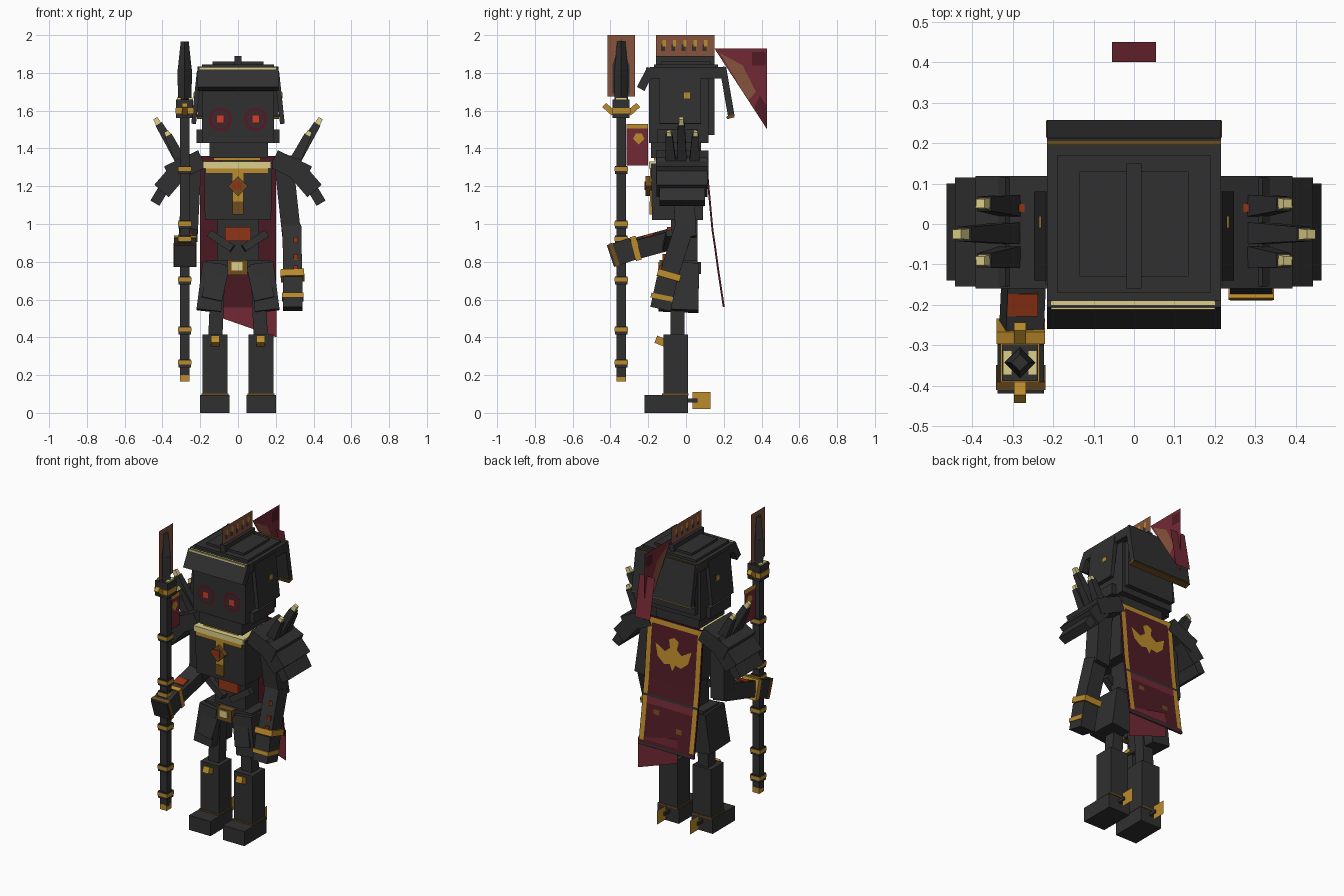
import bpy
import bmesh
from mathutils import Vector, Matrix

old = bpy.data.objects.get("Cube")
if old:
    bpy.data.objects.remove(old, do_unlink=True)


def material(name, rgb):
    m = bpy.data.materials.new(name)
    m.use_nodes = True
    m.diffuse_color = (*rgb, 1)
    m.node_tree.nodes["Principled BSDF"].inputs["Base Color"].default_value = (*rgb, 1)
    return m


DARK = material("charcoal", (.03, .03, .03))
GOLD = material("gold", (.5, .26, .025))
PALE = material("pale gold", (.72, .62, .25))
RUST = material("rust orange", (.28, .035, .008))
MAROON = material("dark maroon", (.08, .011, .018))
RED = material("crimson", (.17, .022, .035))
BROWN = material("feather brown", (.24, .085, .045))
EYE = material("eye red", (.6, .05, .02))
BRONZE = material("bronze", (.16, .075, .012))


def mesh_object(name, verts, faces, mat):
    me = bpy.data.meshes.new(name)
    me.from_pydata([tuple(v) for v in verts], [], faces)
    me.materials.append(mat)
    ob = bpy.data.objects.new(name, me)
    bpy.context.collection.objects.link(ob)
    return ob


def bar(name, p, q, w, d, mat, taper=1, spin=0):
    """Square bar from p to q, w wide and d deep."""
    p, q = Vector(p), Vector(q)
    z = (q - p).normalized()
    x = Vector((0, 1, 0)).cross(z).normalized()
    y = z.cross(x)
    frame = Matrix((x, y, z)).transposed().to_4x4()
    bm = bmesh.new()
    bmesh.ops.create_cube(bm, size=1)
    for v in bm.verts:
        k = taper if v.co.z > 0 else 1
        v.co = Vector((v.co.x * w * k, v.co.y * d * k, v.co.z * (q - p).length))
    bm.transform(Matrix.Translation((p + q) / 2) @ frame @ Matrix.Rotation(spin, 4, 'Z'))
    me = bpy.data.meshes.new(name)
    bm.to_mesh(me)
    bm.free()
    me.materials.append(mat)
    ob = bpy.data.objects.new(name, me)
    bpy.context.collection.objects.link(ob)
    return ob


def box(name, xs, ys, zs, mat, taper=1):
    x, y = sum(xs) / 2, sum(ys) / 2
    return bar(name, (x, y, zs[0]), (x, y, zs[1]), abs(xs[1] - xs[0]), ys[1] - ys[0], mat, taper)


def sheet(name, x, pts, mat):
    """Flat panel in the side plane, points as (y, z)."""
    return mesh_object(name, [(x, y, z) for y, z in pts], [range(len(pts))], mat)


def rect(y0, y1, z0, z1):
    return [(y0, z0), (y1, z0), (y1, z1), (y0, z1)]


# Head and helmet
box("skull", (-.19, .19), (-.195, .12), (1.43, 1.82), DARK)
box("jaw", (-.15, .16), (-.185, .08), (1.35, 1.43), DARK)
box("skull_back", (-.17, .17), (.08, .15), (1.47, 1.8), DARK)
box("neck", (-.09, .09), (-.1, .06), (1.28, 1.4), DARK)
box("helmet_band", (-.215, .215), (-.19, .2), (1.77, 1.83), DARK)
box("crown_lower", (-.19, .19), (-.17, .17), (1.83, 1.845), DARK)
box("crown_upper", (-.135, .135), (-.13, .13), (1.845, 1.86), DARK)
box("crest_ridge", (-.018, .018), (-.16, .15), (1.84, 1.89), DARK)
bar("visor", (0, -.185, 1.82), (0, -.24, 1.715), .43, .045, DARK)
box("visor_trim", (-.205, .2), (-.212, -.19), (1.8, 1.828), PALE)
bar("neck_guard", (0, .195, 1.83), (0, .24, 1.57), .43, .035, DARK)
bar("neck_guard_trim", (0, .233, 1.575), (0, .237, 1.56), .435, .04, BRONZE)
box("neck_guard_rim", (-.215, .215), (.195, .205), (1.815, 1.835), BRONZE)

for s in (-1, 1):
    bar("ear_guard", (s * .205, -.03, 1.81), (s * .235, -.03, 1.53), .025, .22, DARK)
    box("ear_boss", (s * .22, s * .235), (-.01, .02), (1.665, 1.695), GOLD)
    box("cheek_guard", (s * .17, s * .22), (-.15, .06), (1.43, 1.5), DARK)
    # Eyes as stacked thin discs
    for label, r, y, n, mat in (("eye_ring", .064, -.197, 16, MAROON),
                                ("eye_socket", .045, -.199, 12, DARK),
                                ("eye_iris", .033, -.201, 8, MAROON),
                                ("eye_glow", .026, -.203, 4, EYE)):
        bm = bmesh.new()
        bmesh.ops.create_circle(bm, cap_ends=True, radius=r, segments=n)
        bm.transform(Matrix.Translation((s * .094, y, 1.555)) @ Matrix.Rotation(1.5708, 4, 'X')
                     @ Matrix.Rotation(3.1416 / n, 4, 'Z'))
        me = bpy.data.meshes.new(label)
        bm.to_mesh(me)
        bm.free()
        me.materials.append(mat)
        bpy.context.collection.objects.link(bpy.data.objects.new(label, me))

# Feather crest and trailing plume
sheet("feather_crest", 0, rect(-.16, .15, 1.885, 2), BROWN)
for s in (-.002, .002):
    for i in range(5):
        y = -.12 + i * .055
        sheet("crest_quill", s, rect(y - .013, y + .008, 1.915, 1.95), DARK)
        sheet("crest_tip", s * 1.5, rect(y - .004, y + .013, 1.94, 1.975), GOLD)
    sheet("plume_streak", s, [(.18, 1.905), (.3, 1.84), (.37, 1.7), (.33, 1.655)], BROWN)
    sheet("plume_shade", s, [(.43, 1.62), (.43, 1.5), (.36, 1.61), (.39, 1.68)], MAROON)
    sheet("plume_spot", s, rect(.35, .42, 1.84, 1.91), MAROON)
sheet("plume", 0, [(.15, 1.93), (.43, 1.93), (.43, 1.5)], RED)
mesh_object("plume_tail", [(-.055, .4, 1.78), (.055, .4, 1.78), (.055, .45, 1.52), (-.055, .45, 1.52)],
            [(0, 1, 2, 3)], RED)

# Torso
box("chest", (-.175, .175), (-.18, .09), (1.02, 1.32), DARK, 1.04)
box("chest_collar", (-.185, .175), (-.196, .09), (1.295, 1.33), PALE)
box("chest_collar_edge", (-.17, .16), (-.19, -.17), (1.27, 1.297), GOLD)
box("neck_trim", (-.13, .12), (-.17, .07), (1.335, 1.36), GOLD)
box("chest_stripe", (-.03, .03), (-.191, -.18), (1.05, 1.3), GOLD)
box("stripe_shade", (-.03, .03), (-.193, -.18), (1.05, 1.12), BRONZE)
bar("chest_medallion", (0, -.17, 1.2), (.0, -.215, 1.2001), .075, .075, BRONZE, 1, .785)
box("medallion_gem", (-.035, .02), (-.22, -.2), (1.18, 1.225), RUST)
box("waist", (-.11, .11), (-.08, .06), (.78, 1.04), DARK)
box("apron", (-.07, .07), (-.1, -.08), (.91, .985), RUST)
box("belt", (-.17, .17), (-.1, .06), (.74, .81), DARK)
box("buckle", (-.055, .05), (-.14, -.1), (.73, .81), BRONZE)
box("buckle_face", (-.035, .025), (-.147, -.138), (.755, .8), PALE)
box("belt_pouch", (-.06, .06), (0, .08), (.735, .8), DARK)

for s in (-1, 1):
    bar("waist_strap", (s * .03, -.1, .87), (s * .15, -.08, .95), .04, .05, DARK)
    # Hip plates
    bar("hip_plate", (s * .125, -.03, .79), (s * .155, -.04, .54), .125, .2, DARK, 1.05)
    bar("hip_plate_front", (s * .1, -.1, .78), (s * .14, -.13, .6), .11, .05, DARK)
    # Legs
    bar("thigh", (s * .105, -.045, .75), (s * .12, -.045, .4), .075, .075, DARK)
    box("shin", (s * .055, s * .188), (-.12, .01), (.09, .415), DARK)
    box("boot", (s * .045, s * .2), (-.22, .01), (0, .095), DARK)
    box("ankle_trim", (s * .05, s * .193), (-.126, .014), (.093, .103), BRONZE)
    bar("knee_stud", (s * .12, -.11, .37), (s * .12, -.16, .39), .045, .04, GOLD)
    box("spur_stem", (s * .11, s * .13), (0, .06), (.055, .075), DARK)
    sheet("spur", s * .12, rect(.035, .13, .02, .11), GOLD)
    # Layered shoulder guards with spikes
    bar("shoulder_plate_inner", (s * .19, -.02, 1.345), (s * .37, -.02, 1.26), .1, .278, DARK)
    bar("shoulder_plate_middle", (s * .28, -.02, 1.32), (s * .405, -.02, 1.175), .1, .27, DARK)
    bar("shoulder_plate_outer", (s * .35, -.02, 1.26), (s * .44, -.02, 1.11), .055, .24, DARK)
    for y, x, z in ((.05, .37, 1.47), (-.025, .42, 1.53), (-.09, .37, 1.47)):
        base, tip = Vector((s * .3, y * .9, 1.33)), Vector((s * x, y, z))
        bar("shoulder_spike", base, tip, .06, .055, DARK, .65)
        bar("spike_tip", tip, tip + (tip - base) * .15, .03, .028, PALE, .8)
    box("shoulder_mark", (s * .27, s * .3), (.03, .05), (1.32, 1.362), RUST)

# Left arm, hanging
bar("left_upper_arm", (.245, -.02, 1.3), (.285, 0, .93), .1, .11, DARK)
bar("left_forearm", (.285, -.01, .98), (.29, -.1, .7), .1, .1, DARK)
bar("left_cuff", (.288, -.085, .745), (.289, -.095, .71), .125, .125, GOLD)
bar("left_hand", (.29, -.1, .71), (.29, -.135, .55), .105, .11, DARK)
bar("left_knuckle_trim", (.29, -.125, .625), (.29, -.13, .6), .112, .118, GOLD)
for z in (.92, .83, .77):
    box("arm_fleck", (.295, .318), (-.142 + (z - .77) * .3, -.1), (z - .02, z + .01), RUST)

# Right arm, reaching to the staff
bar("right_upper_arm", (-.245, -.02, 1.3), (-.265, 0, .91), .1, .11, DARK)
bar("right_forearm", (-.265, .03, .95), (-.28, -.3, .86), .095, .1, DARK)
bar("right_cuff", (-.28, -.25, .875), (-.28, -.28, .867), .12, .13, GOLD)
bar("right_hand", (-.28, -.28, .87), (-.28, -.4, .83), .115, .12, DARK)
bar("right_knuckle_trim", (-.28, -.37, .84), (-.28, -.39, .833), .122, .127, BRONZE)
bar("forearm_patch", (-.275, -.16, .903), (-.275, -.215, .888), .075, .104, RUST)

# Staff with rings, claws, blade and banner
SX, SY = -.282, -.343
box("staff_shaft", (SX - .025, SX + .025), (SY - .025, SY + .025), (.19, 1.6), DARK)
box("staff_foot", (SX - .025, SX + .025), (SY - .026, SY + .026), (.165, .2), GOLD)
for z in (.265, .44, .705, .92, 1, 1.29):
    box("staff_ring", (SX - .033, SX + .033), (SY - .033, SY + .033), (z - .025, z + .018), DARK)
    box("staff_ring_gold", (SX - .036, SX + .036), (SY - .036, SY + .036), (z - .01, z + .012), GOLD)
box("staff_head", (SX - .045, SX + .045), (SY - .045, SY + .045), (1.56, 1.66), DARK)
box("staff_head_trim", (SX - .048, SX + .048), (SY - .048, SY + .048), (1.585, 1.615), GOLD)
for s in (-1, 1):
    bar("staff_claw", (SX, SY + s * .04, 1.585), (SX, SY + s * .09, 1.63), .03, .03, GOLD)
    box("claw_tip", (SX + s * .02, SX + s * .042), (SY - .03, SY + .03), (1.64, 1.67), PALE)
bar("blade_lower", (SX, SY, 1.66), (SX, SY, 1.82), .05, .05, DARK, 1.1, .785)
bar("blade_upper", (SX, SY, 1.8), (SX, SY, 1.965), .055, .055, DARK, .55, .785)
sheet("blade_feather", SX, rect(-.415, -.27, 1.675, 2), BROWN)
sheet("banner", SX, rect(-.315, -.2, 1.31, 1.53), RED)
for s in (-.002, .002):
    sheet("blade_shadow", SX + s, [(-.39, 1.69), (-.3, 1.69), (-.3, 1.84), (-.343, 1.98), (-.39, 1.84)], DARK)
    sheet("banner_trim", SX + s, rect(-.315, -.2, 1.505, 1.53), GOLD)
    sheet("banner_emblem", SX + s, [(-.28, 1.45), (-.25, 1.42), (-.22, 1.45), (-.235, 1.48), (-.265, 1.48)], GOLD)

# Cape hanging on a gentle curve
CURVE = [(1.36, .1), (1.24, .115), (.97, .14), (.87, .155), (.76, .17), (.56, .2)]


def cape_y(z):
    for (za, ya), (zb, yb) in zip(CURVE, CURVE[1:]):
        if z >= zb - 1e-6:
            return ya + (yb - ya) * (z - za) / (zb - za)


def cape_patch(name, x0, x1, z0, z1, mat, off):
    zs = [z1] + [z for z, _ in CURVE if z0 < z < z1] + [z0]
    verts = [(x, cape_y(z) + off, z) for z in zs for x in (x0, x1)]
    faces = [(2 * i, 2 * i + 1, 2 * i + 3, 2 * i + 2) for i in range(len(zs) - 1)]
    return mesh_object(name, verts, faces, mat)


cape = cape_patch("cape", -.2, .2, .56, 1.36, MAROON, 0)
cape.modifiers.new("thickness", 'SOLIDIFY').thickness = .01
cape.modifiers["thickness"].offset = 0
for s in (-1, 1):
    cape_patch("cape_gold_edge", s * .165, s * .195, .59, 1.35, GOLD, .008)
cape_patch("cape_gold_top", -.195, .195, 1.325, 1.355, GOLD, .009)
cape_patch("cape_seam", -.2, .2, .865, .88, DARK, .01)
cape_patch("cape_hem", -.2, .2, .56, .575, DARK, .01)
cape_patch("cape_fold", -.165, .165, .82, .865, RED, .008)
for x, z in ((-.08, .7), (.09, .78)):
    cape_patch("cape_mark", x - .02, x + .02, z - .015, z + .015, BRONZE, .01)
half = [(0, 1.27), (.035, 1.25), (.025, 1.2), (.06, 1.17), (.13, 1.21),
        (.11, 1.13), (.06, 1.09), (.02, 1.1), (0, 1.06)]
bird = half + [(-x, z) for x, z in half[-2:0:-1]]
mesh_object("cape_emblem", [(x, cape_y(z) + .011, z) for x, z in bird], [range(len(bird))], GOLD)
mesh_object("cape_tail", [(-.08, .2, .5), (.205, .2, .4), (.205, .2, .6), (-.08, .2, .66)],
            [(0, 1, 2, 3)], RED)
